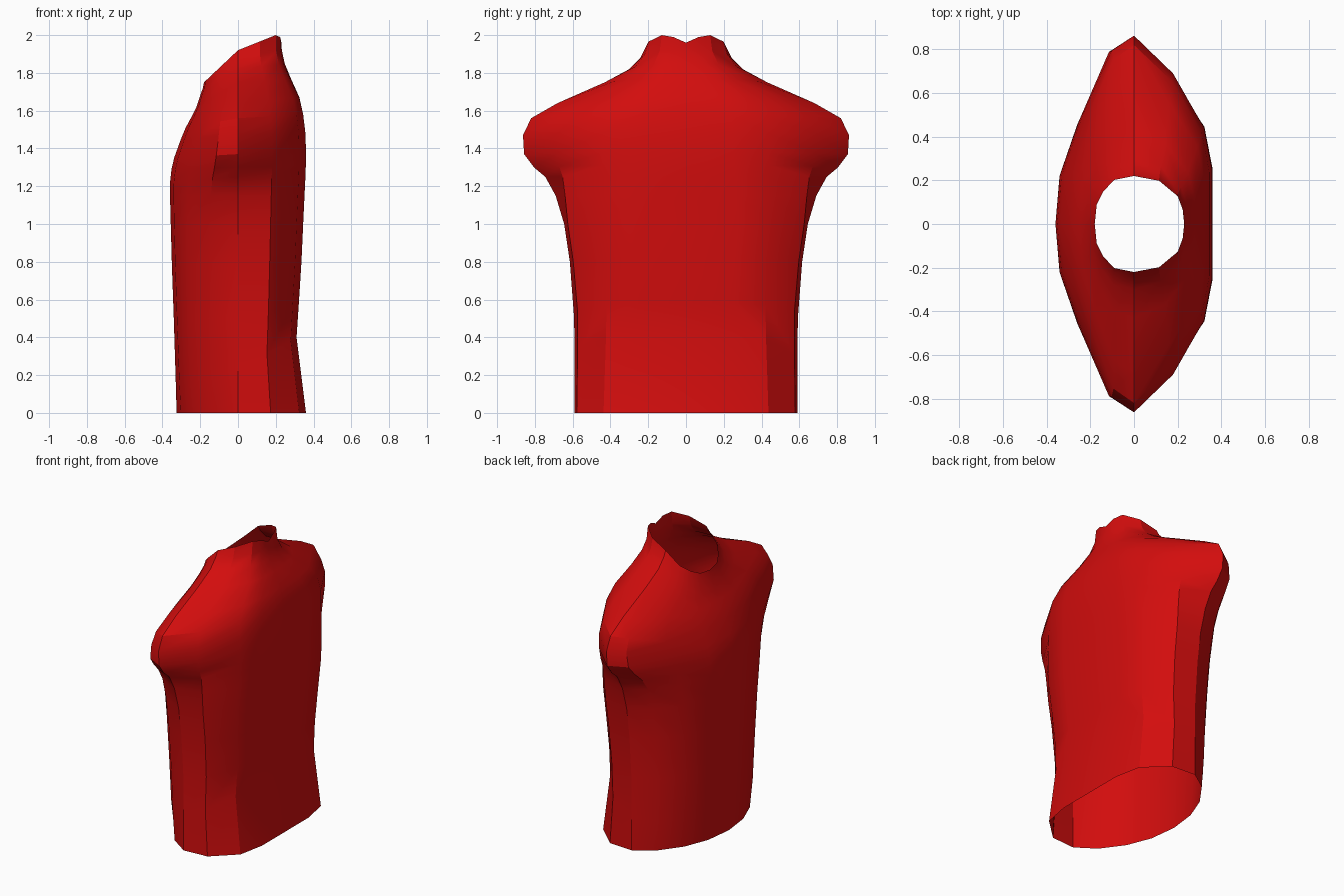
import bpy
import math

cube = bpy.data.objects.get("Cube")
if cube:
    bpy.data.objects.remove(cube, do_unlink=True)

# Half cross-sections from chest centre, round the side, to the back centre.
# Each pair is (fraction of chest/back depth, fraction of side width).
SECTIONS = [
    # hem
    [(1, 0), (.93, .32), (.73, .60), (.40, .85), (0, 1), (.48, .98), (.90, .74), (1, .43), (1, 0)],
    # waist
    [(1, 0), (.95, .34), (.76, .64), (.42, .88), (0, 1), (.50, .97), (.90, .71), (1, .42), (1, 0)],
    # shoulders
    [(1, 0), (.94, .26), (.69, .59), (.34, .92), (0, 1), (.50, .80), (.90, .51), (1, .29), (1, 0)],
    # neck
    [(1, 0), (.95, .40), (.78, .68), (.50, .92), (0, 1), (.50, .90), (.87, .58), (.97, .30), (1, 0)],
]
SIDE = 4  # column of the side seam

# chest x, back x, side width, chest z, side z, back z, section blend
ROWS = [
    (-.325, .36, .59, 0, 0, 0, 0),
    (-.33, .31, .59, .18, .23, .40, .7),
    (-.34, .322, .592, .50, .50, .58, 1),
    (-.35, .336, .615, .78, .80, .80, 1),
    (-.356, .345, .645, 1.0, 1.0, 1.0, 1),
    (-.36, .352, .69, 1.15, 1.15, 1.15, 1.25),
    (-.36, .357, .745, 1.22, 1.25, 1.25, 1.55),
    (-.352, .359, .805, 1.29, 1.30, 1.31, 1.8),
    (-.338, .36, .857, 1.35, 1.37, 1.38, 2),
    (-.302, .357, .863, 1.45, 1.47, 1.48, 2),
    (-.277, .345, .82, 1.51, 1.56, 1.58, 2),
    (-.25, .325, .68, 1.56, 1.64, 1.67, 2.15),
    (-.22, .28, .43, 1.62, 1.75, 1.77, 2.6),
    (-.20, .247, .30, 1.68, 1.82, 1.85, 2.85),
    (-.186, .232, .242, 1.72, 1.88, 1.92, 2.95),
    (-.18, .23, .22, 1.75, 1.92, 2.012, 3),
]


def ring(chest, back, width, z_chest, z_side, z_back, blend):
    """Points of one half ring, blended between neighbouring sections."""
    low = min(int(blend), len(SECTIONS) - 2)
    t = blend - low
    points = []
    for col, (p, q) in enumerate(zip(SECTIONS[low], SECTIONS[low + 1])):
        fx = p[0] + (q[0] - p[0]) * t
        fy = p[1] + (q[1] - p[1]) * t
        depth, z_end = (chest, z_chest) if col < SIDE else (back, z_back)
        points.append((depth * fx, width * fy, z_side + (z_end - z_side) * fx))
    return points


rings = [ring(*row) for row in ROWS]

# Dip in the middle of the back collar
for col, drop in ((7, .02), (8, .052)):
    x, y, z = rings[-1][col]
    rings[-1][col] = (x, y, z - drop)

# Skin the half rings into an open shell
n = len(rings[0])
verts = [p for r in rings for p in r]
faces = [(r * n + c, (r + 1) * n + c, (r + 1) * n + c + 1, r * n + c + 1)
         for r in range(len(rings) - 1) for c in range(n - 1)]
mesh = bpy.data.meshes.new("torso_shell")
mesh.from_pydata(verts, [], faces)
shell = bpy.data.objects.new("torso_shell", mesh)
bpy.context.collection.objects.link(shell)

# Red cloth
red = bpy.data.materials.new("red")
red.use_nodes = True
colour = (.65, .004, .004, 1)
red.diffuse_color = colour
red.node_tree.nodes["Principled BSDF"].inputs["Base Color"].default_value = colour
mesh.materials.append(red)

# Mirror the half and smooth it, keeping the back corners crisp
bpy.ops.object.select_all(action='DESELECT')
shell.select_set(True)
bpy.context.view_layer.objects.active = shell
mirror = shell.modifiers.new("mirror", 'MIRROR')
mirror.use_axis = (False, True, False)
mirror.use_clip = True
bpy.ops.object.modifier_apply(modifier=mirror.name)
bpy.ops.object.shade_smooth_by_angle(angle=math.radians(29))
